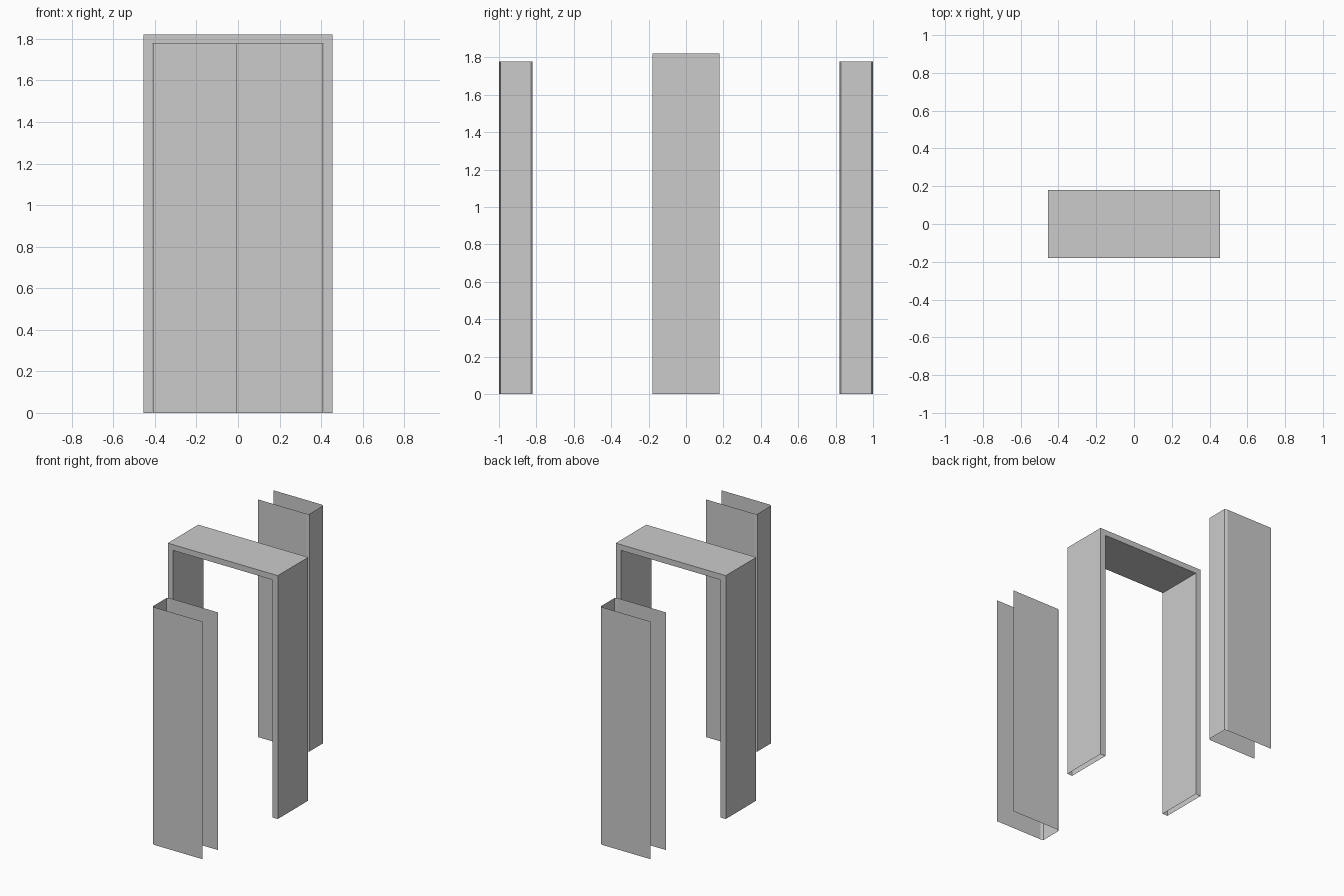
import bpy
import bmesh

cube = bpy.data.objects.get("Cube")
if cube:
    bpy.data.objects.remove(cube, do_unlink=True)

metal = bpy.data.materials.new("light grey metal")
metal.use_nodes = True
grey = (0.6, 0.6, 0.6, 1)
metal.diffuse_color = grey
metal.node_tree.nodes["Principled BSDF"].inputs["Base Color"].default_value = grey

FRAME_X, FRAME_Y, FRAME_Z = 0.455, 0.18, 1.82
OPEN_X, DOOR_Z = 0.412, 1.777


def finish(name, bm):
    mesh = bpy.data.meshes.new(name)
    bm.to_mesh(mesh)
    bm.free()
    mesh.materials.append(metal)
    obj = bpy.data.objects.new(name, mesh)
    bpy.context.collection.objects.link(obj)


# Door surround: an arch profile extruded in depth, with open feet
bm = bmesh.new()
half = [(FRAME_X, 0), (FRAME_X, FRAME_Z)]
inner = [(OPEN_X, DOOR_Z), (OPEN_X, 0)]
profile = ([(-x, z) for x, z in half] + half[::-1]
           + inner[::-1] + [(-x, z) for x, z in inner])
front = bm.faces.new([bm.verts.new((x, -FRAME_Y, z)) for x, z in profile])
extruded = bmesh.ops.extrude_face_region(bm, geom=[front], use_keep_orig=True)
for v in extruded["geom"]:
    if isinstance(v, bmesh.types.BMVert):
        v.co.y = FRAME_Y
feet = [f for f in bm.faces if all(v.co.z < 0.001 for v in f.verts)]
bmesh.ops.recalc_face_normals(bm, faces=bm.faces[:])
bmesh.ops.delete(bm, geom=feet, context="FACES_ONLY")
finish("door_frame", bm)


# Door leaf: a folded sheet with chamfered corners, open top, bottom and side
def door_leaf(name, turn):
    path = [(0.408, -1), (0.01, -1), (-0.01, -0.992),
            (-0.01, -0.828), (0.01, -0.82), (0.408, -0.82)]
    bm = bmesh.new()
    low = [bm.verts.new((turn * x, turn * y, 0)) for x, y in path]
    high = [bm.verts.new((turn * x, turn * y, DOOR_Z)) for x, y in path]
    for i in range(len(path) - 1):
        bm.faces.new((low[i + 1], low[i], high[i], high[i + 1]))
    bm.normal_update()
    if bm.faces[:][0].normal.y * turn > 0:
        bmesh.ops.reverse_faces(bm, faces=bm.faces[:])
    finish(name, bm)


door_leaf("front_left_door", 1)
door_leaf("back_right_door", -1)
